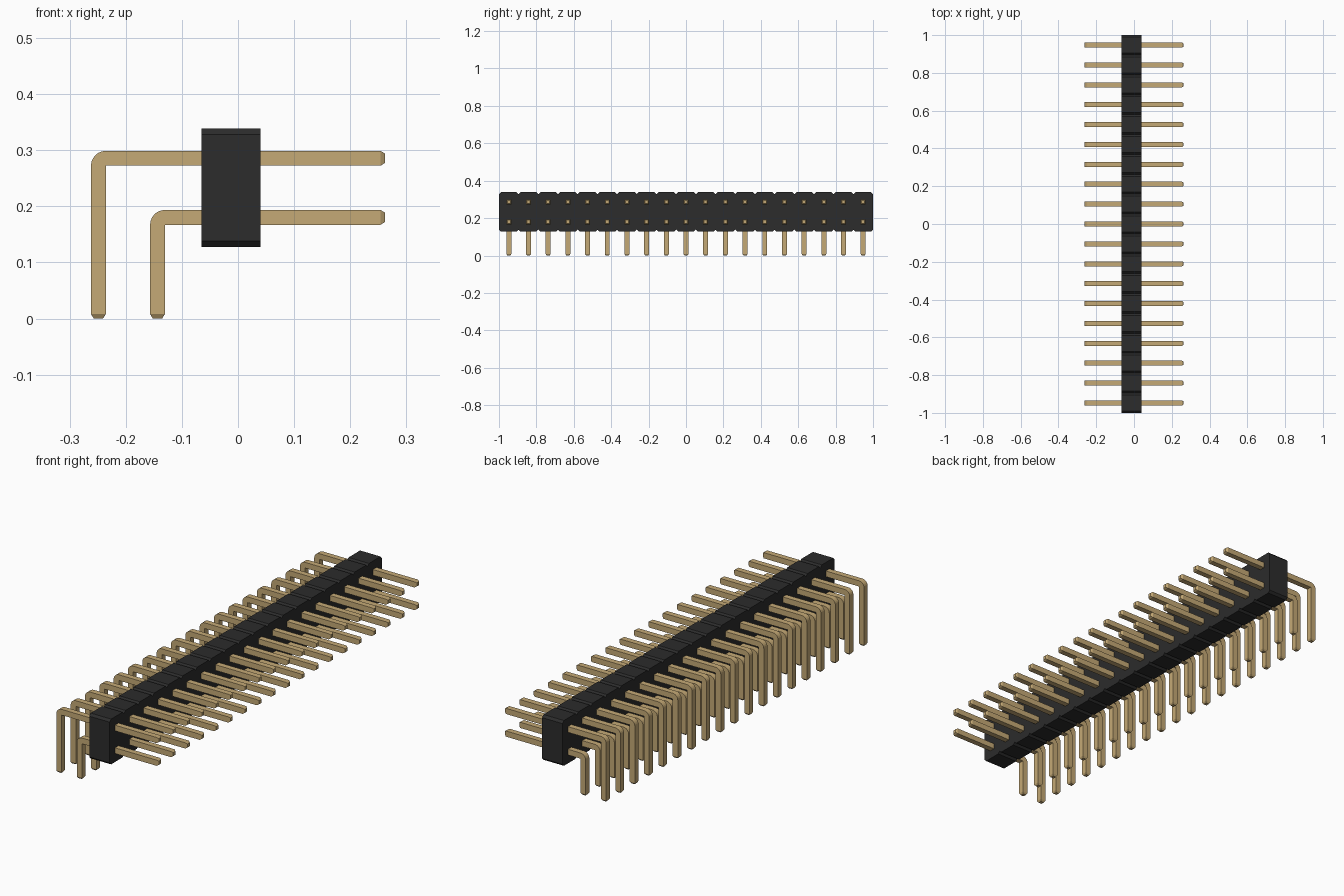
import bpy
import bmesh
from math import sin, cos, pi

cube = bpy.data.objects.get("Cube")
if cube:
    bpy.data.objects.remove(cube, do_unlink=True)

COUNT = 19
PITCH = 2 / COUNT
CHAMFER = PITCH / 10
PIN = 0.0265            # pin thickness
HALF = PIN / 2
BODY_X = (-0.065, 0.04)
MID_Z = 0.233
REACH = 0.262           # free end of the straight pins
TIP, INSET = 0.008, 0.005


def material(name, color):
    mat = bpy.data.materials.new(name)
    mat.use_nodes = True
    mat.diffuse_color = color
    mat.node_tree.nodes["Principled BSDF"].inputs["Base Color"].default_value = color
    return mat


def make_object(name, bm, mat):
    bmesh.ops.remove_doubles(bm, verts=bm.verts, dist=0.0001)
    bmesh.ops.recalc_face_normals(bm, faces=bm.faces)
    mesh = bpy.data.meshes.new(name)
    bm.to_mesh(mesh)
    bm.free()
    mesh.materials.append(mat)
    obj = bpy.data.objects.new(name, mesh)
    bpy.context.collection.objects.link(obj)
    return obj


def make_housing(mat):
    # One long block whose profile is notched between positions
    upper = []
    for i in range(COUNT):
        y = -1 + i * PITCH
        upper += [(y, PITCH - CHAMFER), (y + CHAMFER, PITCH),
                  (y + PITCH - CHAMFER, PITCH), (y + PITCH, PITCH - CHAMFER)]
    outline = upper + [(y, -z) for y, z in reversed(upper)]
    # Neighbouring positions share their notch point
    outline = [p for i, p in enumerate(outline)
               if abs(p[0] - outline[i - 1][0]) + abs(p[1] - outline[i - 1][1]) > 0.0001]
    bm = bmesh.new()
    face = bm.faces.new([bm.verts.new((BODY_X[0], y, MID_Z + z)) for y, z in outline])
    ext = bmesh.ops.extrude_face_region(bm, geom=[face], use_keep_orig=True)
    moved = [v for v in ext["geom"] if isinstance(v, bmesh.types.BMVert)]
    bmesh.ops.translate(bm, verts=moved, vec=(BODY_X[1] - BODY_X[0], 0, 0))
    return make_object("housing", bm, mat)


def make_pin_row(name, leg_x, z, mat):
    # Each ring is (outer point, inner point, half width) along the bent pin
    slim = HALF - INSET
    rings = [((REACH, z + slim), (REACH, z - slim), slim),
             ((REACH - TIP, z + HALF), (REACH - TIP, z - HALF), HALF)]
    pivot = (leg_x + HALF, z - HALF)
    for i in range(7):
        a = pi / 2 * (1 + i / 6)
        outer = (pivot[0] + PIN * cos(a), pivot[1] + PIN * sin(a))
        rings.append((outer, pivot, HALF))
    rings += [((leg_x - HALF, TIP), (leg_x + HALF, TIP), HALF),
              ((leg_x - slim, 0), (leg_x + slim, 0), slim)]

    bm = bmesh.new()
    loops = []
    for (ox, oz), (ix, iz), w in rings:
        corners = [(ox, -w, oz), (ox, w, oz), (ix, w, iz), (ix, -w, iz)]
        loops.append([bm.verts.new(c) for c in corners])
    for a, b in zip(loops, loops[1:]):
        for k in range(4):
            n = (k + 1) % 4
            bm.faces.new((a[k], a[n], b[n], b[k]))
    bm.faces.new(loops[0])
    bm.faces.new(loops[-1])
    row = make_object(name, bm, mat)
    row.location.y = -1 + PITCH / 2
    array = row.modifiers.new("repeat", "ARRAY")
    array.count = COUNT
    array.use_relative_offset = False
    array.use_constant_offset = True
    array.constant_offset_displace = (0, PITCH, 0)
    return row


black = material("black plastic", (0.025, 0.025, 0.025, 1))
gold = material("gold metal", (0.56, 0.40, 0.18, 1))

make_housing(black)
make_pin_row("upper_pins", -REACH + HALF, MID_Z + PITCH / 2, gold)
make_pin_row("lower_pins", -REACH + HALF + PITCH, MID_Z - PITCH / 2, gold)
